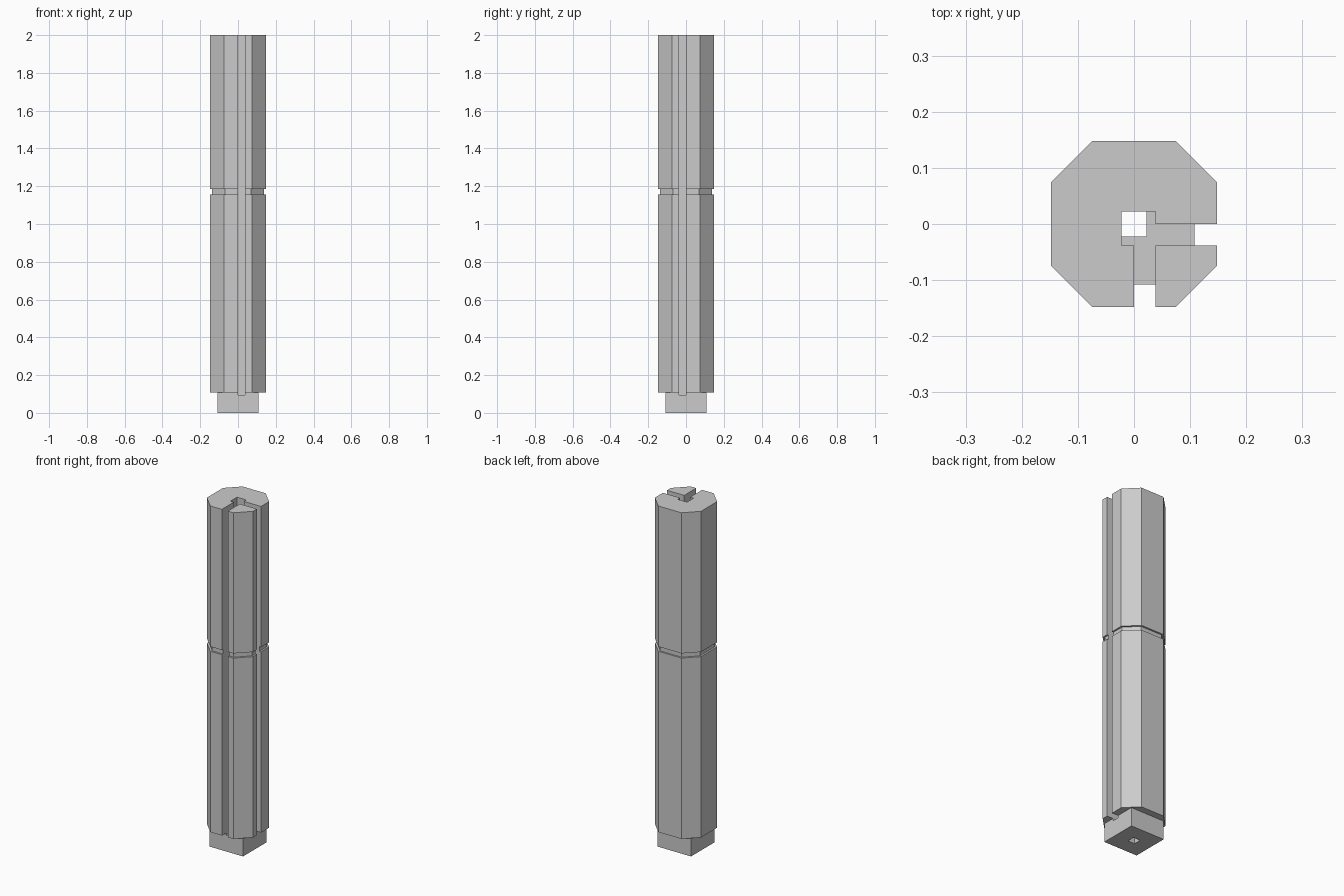
import bpy
import bmesh

cube = bpy.data.objects.get("Cube")
if cube:
    bpy.data.objects.remove(cube, do_unlink=True)

HEIGHT, BASE_TOP, FLOOR = 2.0, 0.108, 0.095
HALF, BASE_HALF = 0.148, 0.108
GROOVE_LOW, GROOVE_HIGH, GROOVE_DEPTH = 1.157, 1.184, 0.01
BORE, SLOT = 0.022, 0.038

grey = bpy.data.materials.new("light grey")
grey.use_nodes = True
colour = (0.6, 0.6, 0.6, 1)
grey.diffuse_color = colour
grey.node_tree.nodes["Principled BSDF"].inputs["Base Color"].default_value = colour


def octagon(h):
    c = h / 2
    return [(h, -c), (h, c), (c, h), (-c, h), (-h, c), (-h, -c), (-c, -h), (c, -h)]


def square(h):
    return [(h, -h), (h, h), (-h, h), (-h, -h)]


def stack(name, levels):
    """Closed solid through a list of (outline, z) levels."""
    bm = bmesh.new()
    rings = [[bm.verts.new((x, y, z)) for x, y in outline] for outline, z in levels]
    for low, high in zip(rings, rings[1:]):
        for i in range(len(low)):
            j = (i + 1) % len(low)
            bm.faces.new((low[i], low[j], high[j], high[i]))
    bm.faces.new(rings[0][::-1])
    bm.faces.new(rings[-1])
    bmesh.ops.recalc_face_normals(bm, faces=bm.faces)
    mesh = bpy.data.meshes.new(name)
    bm.to_mesh(mesh)
    bm.free()
    mesh.materials.append(grey)
    obj = bpy.data.objects.new(name, mesh)
    bpy.context.collection.objects.link(obj)
    return obj


# Eight-sided shaft with a shallow groove around it
outer, inner = octagon(HALF), octagon(HALF - GROOVE_DEPTH)
shaft = stack("shaft", [(outer, BASE_TOP), (outer, GROOVE_LOW), (inner, GROOVE_LOW),
                        (inner, GROOVE_HIGH), (outer, GROOVE_HIGH), (outer, HEIGHT)])

# Square foot
foot = stack("foot", [(square(BASE_HALF), 0), (square(BASE_HALF), BASE_TOP)])

# Channel open to the front and to the left, and the bore through the foot
far = 0.2
channel = [(-BORE, BORE), (-BORE, -SLOT), (0, -SLOT), (0, -far), (SLOT, -far),
           (SLOT, -SLOT), (far, -SLOT), (far, 0), (SLOT, 0), (SLOT, BORE)]
cutters = [stack("channel_cutter", [(channel, FLOOR), (channel, HEIGHT + 0.1)]),
           stack("bore_cutter", [(square(BORE), -0.1), (square(BORE), FLOOR + 0.005)])]

for part, tools in ((shaft, cutters[:1]), (foot, cutters)):
    for tool in tools:
        mod = part.modifiers.new(tool.name, 'BOOLEAN')
        mod.operation = 'DIFFERENCE'
        mod.solver = 'EXACT'
        mod.object = tool
        bpy.context.view_layer.objects.active = part
        bpy.ops.object.modifier_apply(modifier=mod.name)

for tool in cutters:
    bpy.data.objects.remove(tool, do_unlink=True)
